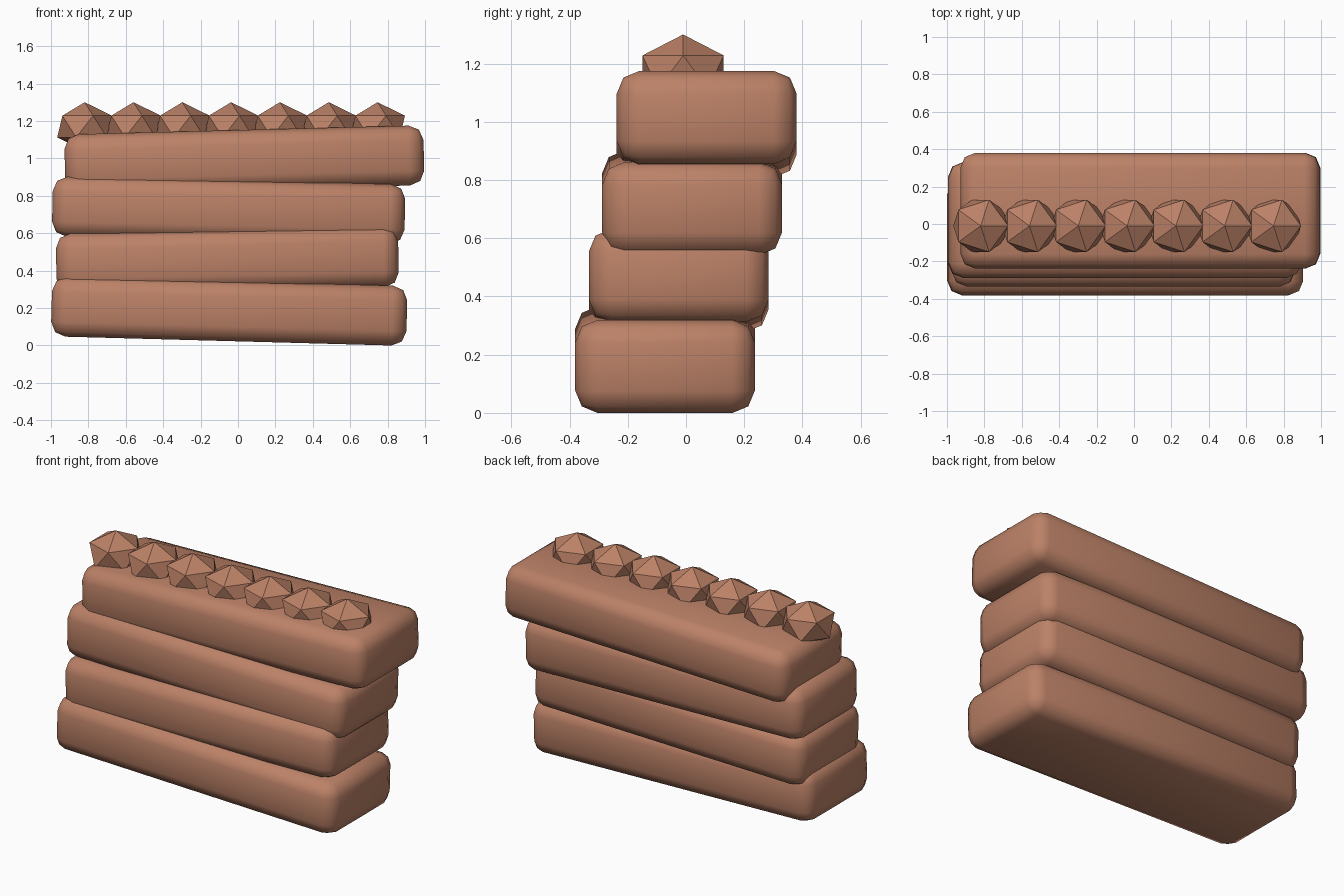
import bpy
import math

cube = bpy.data.objects.get("Cube")
if cube:
    bpy.data.objects.remove(cube, do_unlink=True)

# Single clay colour
clay = bpy.data.materials.new("clay_brown")
clay.use_nodes = True
colour = (0.50, 0.22, 0.135, 1)
clay.diffuse_color = colour
clay.node_tree.nodes["Principled BSDF"].inputs["Base Color"].default_value = colour


def slab(name, x, y, z, length, slope):
    """Rounded plank, tilted along its length."""
    bpy.ops.mesh.primitive_cube_add(size=1, location=(x, y, z))
    ob = bpy.context.object
    ob.name = name
    ob.scale = (length, 0.618, 0.32)
    bpy.ops.object.transform_apply(location=False, rotation=False, scale=True)
    ob.rotation_euler.y = -math.atan(slope)
    bevel = ob.modifiers.new("rounded_edges", 'BEVEL')
    bevel.width = 0.078
    bevel.segments = 2
    bevel.limit_method = 'NONE'
    bpy.ops.object.shade_smooth()
    ob.data.materials.append(clay)


# Stack of four slabs, each stepped back from the one below
slab("bottom_slab", -0.047, -0.072, 0.183, 1.90, -0.027)
slab("lower_middle_slab", -0.057, -0.025, 0.455, 1.83, 0.02)
slab("upper_middle_slab", -0.050, 0.021, 0.722, 1.885, -0.023)
slab("top_slab", 0.034, 0.071, 0.992, 1.92, 0.026)

# Row of faceted studs along the top
for i in range(7):
    bpy.ops.mesh.primitive_ico_sphere_add(
        subdivisions=1, radius=1, location=(-0.82 + i * 0.261, -0.01, 1.17))
    stud = bpy.context.object
    stud.name = f"top_stud_{i + 1}"
    stud.scale = (0.164, 0.164, 0.13)
    bpy.ops.object.shade_flat()
    stud.data.materials.append(clay)
